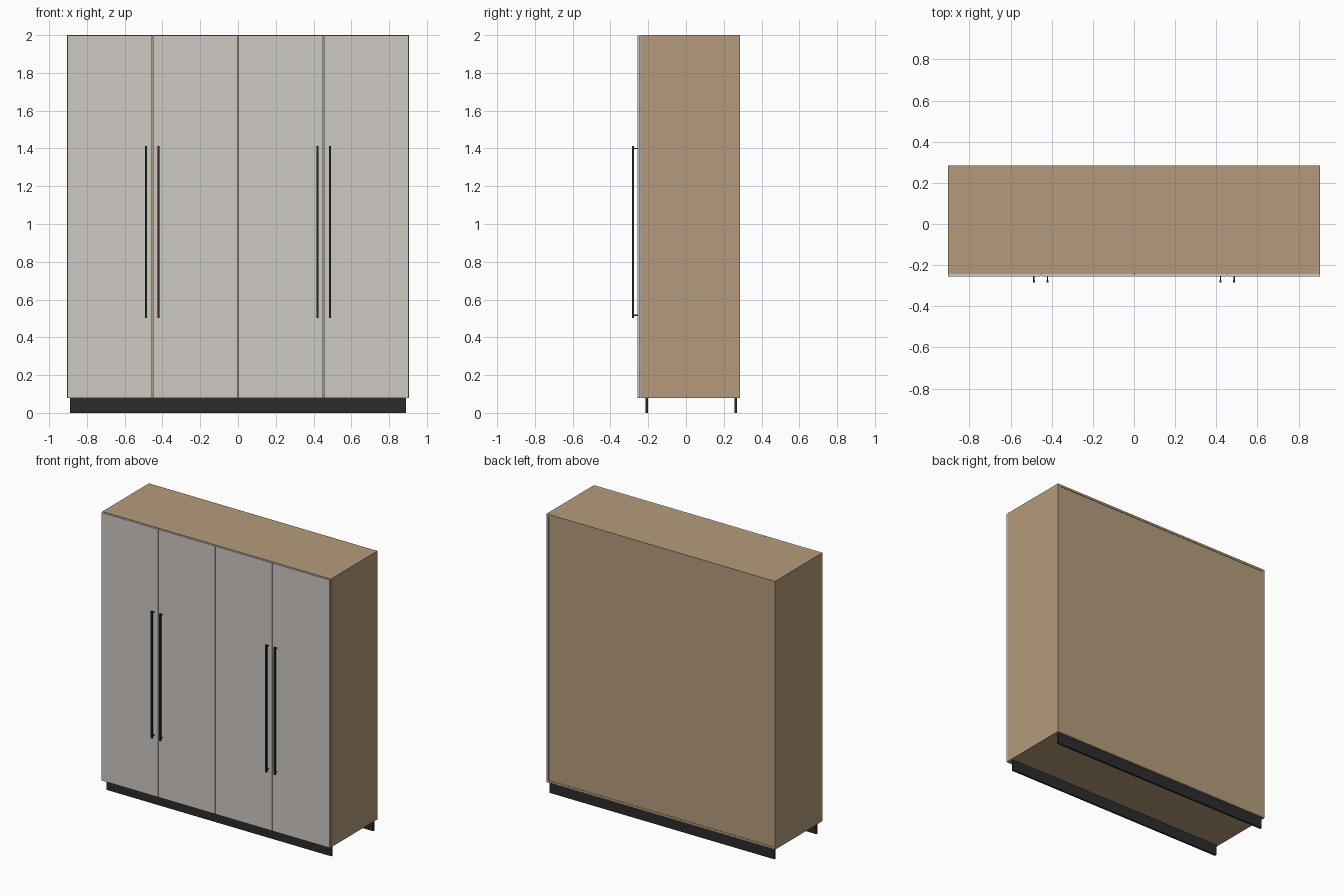
import bpy
import bmesh
from mathutils import Vector

if "Cube" in bpy.data.objects:
    bpy.data.objects.remove(bpy.data.objects["Cube"])


def material(name, rgb):
    m = bpy.data.materials.new(name)
    m.diffuse_color = (*rgb, 1)
    m.use_nodes = True
    m.node_tree.nodes["Principled BSDF"].inputs["Base Color"].default_value = m.diffuse_color
    return m


wood = material("wood", (0.46, 0.33, 0.20))
door_paint = material("door_paint", (0.61, 0.58, 0.55))
dark = material("dark", (0.025, 0.025, 0.025))


def box(name, x, y, z, mat):
    """Box from (min, max) pairs along each axis."""
    lo, hi = Vector((x[0], y[0], z[0])), Vector((x[1], y[1], z[1]))
    bm = bmesh.new()
    bmesh.ops.create_cube(bm, size=1)
    for v in bm.verts:
        v.co = (lo + hi) / 2 + v.co * (hi - lo)
    mesh = bpy.data.meshes.new(name)
    bm.to_mesh(mesh)
    bm.free()
    mesh.materials.append(mat)
    ob = bpy.data.objects.new(name, mesh)
    bpy.context.collection.objects.link(ob)
    return ob


W = 0.905                 # half width
T = 0.016                 # panel thickness
BOTTOM, TOP = 0.078, 2.0
FRONT, BACK = -0.242, 0.285
DOOR_FRONT = -0.256
depth = (FRONT, BACK)
inner = (-W + T, W - T)

# Carcass panels
for side, sx in (("left", -1), ("right", 1)):
    box(side + "_side_panel", sorted((sx * W, sx * (W - T))), depth, (BOTTOM, TOP), wood)
box("top_panel", inner, depth, (TOP - T, TOP), wood)
box("bottom_panel", inner, depth, (BOTTOM, BOTTOM + T), wood)
box("back_panel", inner, (BACK - 0.012, BACK - 0.003), (BOTTOM + T, TOP - T), wood)
box("centre_divider", (-T / 2, T / 2), (FRONT, BACK - 0.012), (BOTTOM + T, TOP - T), wood)

# Four doors with narrow gaps
pitch = W / 2
for i in range(4):
    x0 = -W + i * pitch
    box(f"door_{i + 1}", (x0 + 0.002, x0 + pitch - 0.002), (DOOR_FRONT, FRONT - 0.001),
        (BOTTOM + 0.002, TOP - 0.002), door_paint)

# Bar handles, in pairs either side of each opening
for i, x in enumerate((-0.487, -0.42, 0.42, 0.487), 1):
    box(f"handle_bar_{i}", (x - 0.005, x + 0.005), (-0.285, -0.275), (0.503, 1.413), dark)
    for end, z in (("lower", 0.517), ("upper", 1.399)):
        box(f"handle_{end}_post_{i}", (x - 0.003, x + 0.003), (-0.275, DOOR_FRONT),
            (z - 0.003, z + 0.003), dark)

# Front and back plinth boards
box("front_plinth", (-0.89, 0.89), (-0.215, -0.201), (0, BOTTOM), dark)
box("back_plinth", (-0.89, 0.89), (0.257, 0.271), (0, BOTTOM), dark)
